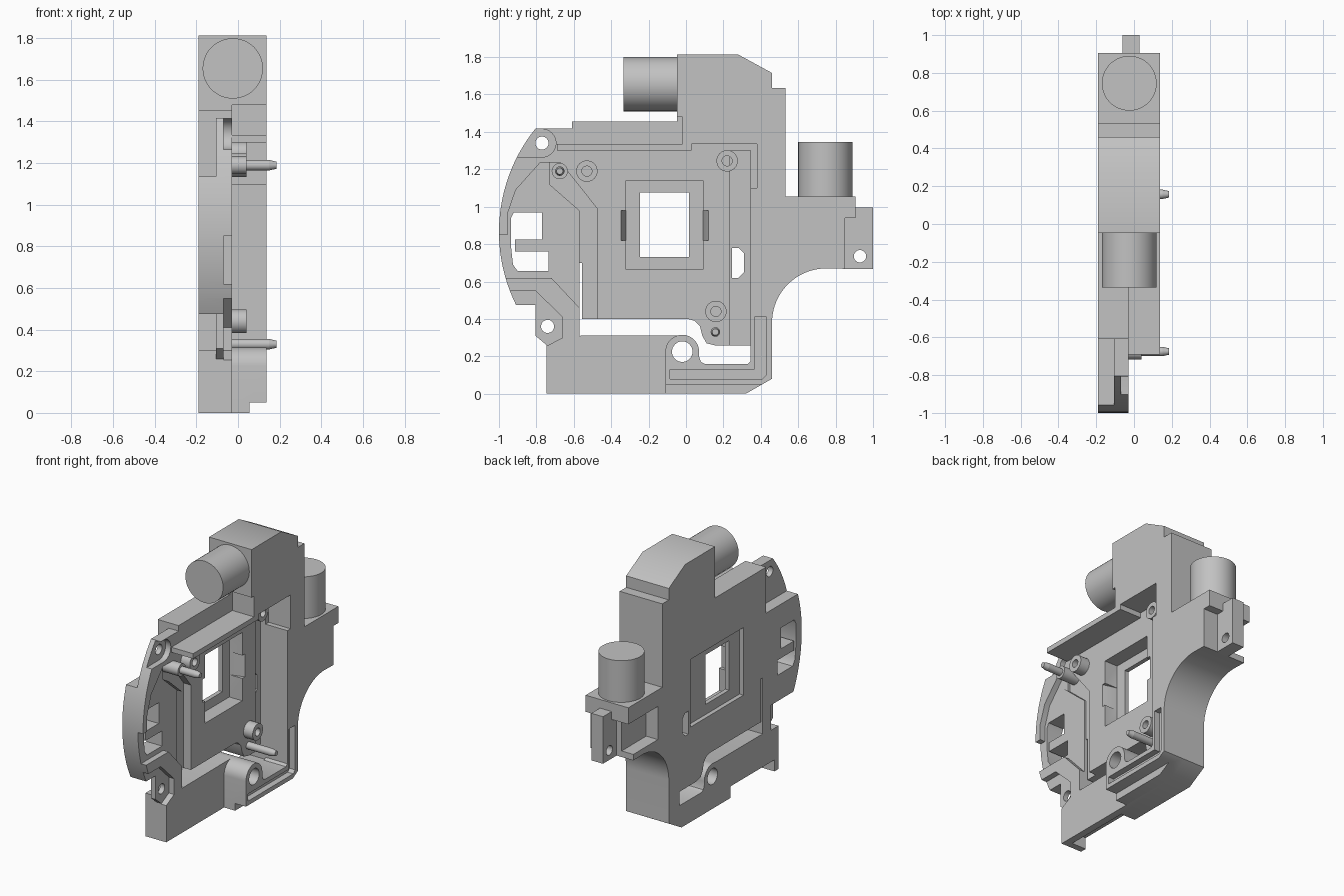
import bpy, bmesh, math
from mathutils import Matrix

old = bpy.data.objects.get("Cube")
if old:
    bpy.data.objects.remove(old, do_unlink=True)

grey = bpy.data.materials.new("mid grey")
grey.use_nodes = True
grey.diffuse_color = (0.54, 0.54, 0.54, 1)
grey.node_tree.nodes["Principled BSDF"].inputs["Base Color"].default_value = (0.54, 0.54, 0.54, 1)

BACK, FLOOR, RIM = -0.19, -0.03, 0.138   # main depth levels along x


def finish(bm, name):
    bmesh.ops.recalc_face_normals(bm, faces=bm.faces)
    me = bpy.data.meshes.new(name)
    bm.to_mesh(me)
    bm.free()
    me.materials.append(grey)
    ob = bpy.data.objects.new(name, me)
    bpy.context.scene.collection.objects.link(ob)
    return ob


def prism(name, pts, x0, x1):
    """Extrude a (y, z) outline along x."""
    bm = bmesh.new()
    face = bm.faces.new([bm.verts.new((x0, y, z)) for y, z in pts])
    ext = bmesh.ops.extrude_face_region(bm, geom=[face])
    moved = [v for v in ext["geom"] if isinstance(v, bmesh.types.BMVert)]
    bmesh.ops.translate(bm, verts=moved, vec=(x1 - x0, 0, 0))
    return finish(bm, name)


def rect(y0, y1, z0, z1):
    return [(y0, z0), (y1, z0), (y1, z1), (y0, z1)]


def arc(cy, cz, r, a0, a1, n=12):
    steps = [math.radians(a0 + (a1 - a0) * i / n) for i in range(n + 1)]
    return [(cy + r * math.cos(a), cz + r * math.sin(a)) for a in steps]


def circle(y, z, r):
    return arc(y, z, r, 0, 348.75, 31)


def cylinder(name, centre, r, depth, axis, r2=None):
    bm = bmesh.new()
    bmesh.ops.create_cone(bm, cap_ends=True, segments=48, radius1=r,
                          radius2=r if r2 is None else r2, depth=depth)
    turn = {"x": Matrix.Rotation(math.pi / 2, 4, "Y"),
            "y": Matrix.Rotation(math.pi / 2, 4, "X"), "z": Matrix()}[axis]
    bmesh.ops.transform(bm, matrix=Matrix.Translation(centre) @ turn, verts=bm.verts)
    return finish(bm, name)


def cut(ob, cutters):
    for c in cutters:
        mod = ob.modifiers.new("cut", "BOOLEAN")
        mod.operation, mod.solver, mod.object = "DIFFERENCE", "EXACT", c
    graph = bpy.context.evaluated_depsgraph_get()
    me = bpy.data.meshes.new_from_object(ob.evaluated_get(graph))
    ob.modifiers.clear()
    ob.data = me
    for c in cutters:
        bpy.data.objects.remove(c, do_unlink=True)


def cutter(pts, x0, x1):
    ob = prism("cutter", pts, x0, x1)
    ob.hide_render = True
    return ob


def upright_cutter(pts, z0, z1):
    """Cutter from a (y, x) outline, extruded upwards."""
    ob = cutter(pts, -z1, -z0)
    ob.data.transform(Matrix.Rotation(math.pi / 2, 4, "Y"))
    return ob


# Shared outline pieces
block_top = [(-.047, 1.813), (.28, 1.813), (.46, 1.715), (.46, 1.635), (.532, 1.635),
             (.532, 1.055), (.905, 1.055), (.905, .94), (.85, .94), (.85, .668)]
hollow = arc(.75, .38, .29, 90, 180, 20)
foot = [(.46, .08), (.32, 0)]

# Back plate with curved left rim
plate = prism("back_plate", block_top + hollow + foot
              + [(-.745, 0), (-.745, .26), (-.805, .31), (-.805, .475)]
              + arc(-.12, .865, .88, 206.3, 141.1, 24)
              + [(-.61, 1.417), (-.61, 1.455), (-.047, 1.455)], BACK, FLOOR)

slot = ([(-.57, .31), (-.57, .7), (-.555, .7), (-.555, .4), (.01, .4), (.045, .39),
         (.075, .36), (.087, .31), (.11, .27), (.16, .257), (.345, .257), (.345, .16),
         (.1, .16), (.08, .17), (.07, .2)] + arc(-.02, .225, .09, 0, 105, 10))
side_window = [(-.77, .97), (-.77, .825), (-.915, .825), (-.915, .76), (-.735, .76),
               (-.735, .655), (-.9, .655), (-.925, .69), (-.937, .8), (-.935, .94), (-.92, .97)]
side_pocket = [(-1.1, .62), (-.72, .62), (-.57, .46), (-.57, .98), (-.72, 1.11),
               (-.72, 1.235), (-.78, 1.235), (-.91, 1.09), (-.955, .96), (-.955, .85), (-1.1, .85)]
lower_arm = [(-.95, .55), (-.805, .55), (-.66, .41), (-.66, .3), (-.85, .2), (-.95, .3)]
strip = [(-.475, .38), (-.475, .99), (-.67, 1.235), (-.73, 1.235), (-.73, 1.12),
         (-.57, .98), (-.57, .38)]
ear_relief = [(-1.1, .1), (-.745, .1), (-.745, .3), (-.66, .3), (-.66, .475), (-1.1, .475)]
through = (-.3, .3)
plate_cuts = [
    (slot, *through), (side_window, *through),
    (rect(-.245, .015, .73, 1.075), *through),                  # window
    (rect(-.32, .09, .665, 1.14), -.13, .1),                    # window frame
    (rect(-.36, .22, .66, 1.13), -.3, -.16),                    # window recess at the back
    ([(.245, .62), (.28, .62), (.31, .65), (.31, .75), (.28, .78), (.245, .78)], *through),
    (circle(-.77, 1.34, .035), *through),
    (circle(-.74, .36, .035), *through),
    (circle(-.02, .225, .055), *through),
    (side_pocket, -.07, .1), (lower_arm, -.07, .1), (strip, -.085, .1),
    (arc(-.77, 1.34, .075, -90, 90) + [(-1.1, 1.415), (-1.1, 1.265)], -.07, .1),
    (rect(.235, .345, .24, 1.3), -.07, .1),                     # side channel
    (rect(-1.1, -.61, 1.135, 1.6), -.3, -.105),                 # thin upper ear
    (ear_relief, -.3, -.105),                                   # thin lower ear
    (rect(-.7, -.22, -.1, .08), -.3, -.08),                     # relief under base
    (rect(.58, .95, .71, .94), -.3, -.1),                       # relief under shelf
]
# Sloped notches in both sides of the window frame
notches = [upright_cutter([(-.357, .01), (-.3, .01), (-.3, -.129), (-.32, -.129)], .82, .98),
           upright_cutter([(.132, .01), (.08, .01), (.08, -.129), (.09, -.129)], .82, .98)]
cut(plate, [cutter(*c) for c in plate_cuts] + notches)

# Raised housing: upper block, side wall, bottom wall and round boss
wall = prism("raised_housing", block_top + hollow + foot + [(-.11, 0)]
             + arc(-.02, .225, .09, 180, 0, 20)
             + [(.07, .2), (.08, .17), (.1, .16), (.33, .16), (.345, .175),
                (.345, 1.1), (.38, 1.1), (.38, 1.335), (-.02, 1.335), (-.02, 1.48), (-.047, 1.48)],
             FLOOR, RIM)
groove = [(-.085, .08), (.41, .08), (.43, .1), (.43, .41), (.365, .41), (.365, .13), (-.085, .13)]
cut(wall, [cutter(groove, .095, .3),
           cutter(rect(-.3, .6, -.1, .05), .055, .3),
           cutter(circle(-.02, .225, .055), *through)])

# Ledge standing out from the plate below the upper block
prism("top_rib", rect(-.69, .03, 1.3, 1.335), FLOOR, RIM)

# Thin mounting horn at the rear
horn = prism("rear_horn", [(.84, .668), (1, .668), (1, .995), (.9, .995), (.9, .95), (.84, .95)],
             -.062, .028)
cut(horn, [cutter(circle(.93, .735, .033), *through)])

# Two large cylinders
cylinder("front_cylinder", (-.025, -.19, 1.655), .145, .29, "y")
cylinder("rear_cylinder", (-.025, .745, 1.2), .145, .29, "z")

# Screw bosses
for i, (y, z) in enumerate([(-.53, 1.19), (.22, 1.245), (.16, .44)]):
    boss = prism("screw_boss_%d" % (i + 1), circle(y, z, .057), -.09, .04)
    cut(boss, [cutter(circle(y, z, .027), -.05, .1)])

# Locating pins with tapered tips
for name, y, z in (("upper_pin", -.675, 1.19), ("lower_pin", .157, .33)):
    cylinder(name, (.055, y, z), .025, .19, "x")
    cylinder(name + "_tip", (.1675, y, z), .025, .035, "x", .017)
prism("upper_pin_base", circle(-.675, 1.19, .043), -.1, .04)

# Smooth round walls, keep crisp edges
bpy.ops.object.select_all(action="DESELECT")
for ob in bpy.context.scene.objects:
    if ob.type == "MESH" and not ob.hide_render:
        ob.select_set(True)
        bpy.context.view_layer.objects.active = ob
bpy.ops.object.shade_smooth_by_angle(angle=math.radians(30))
